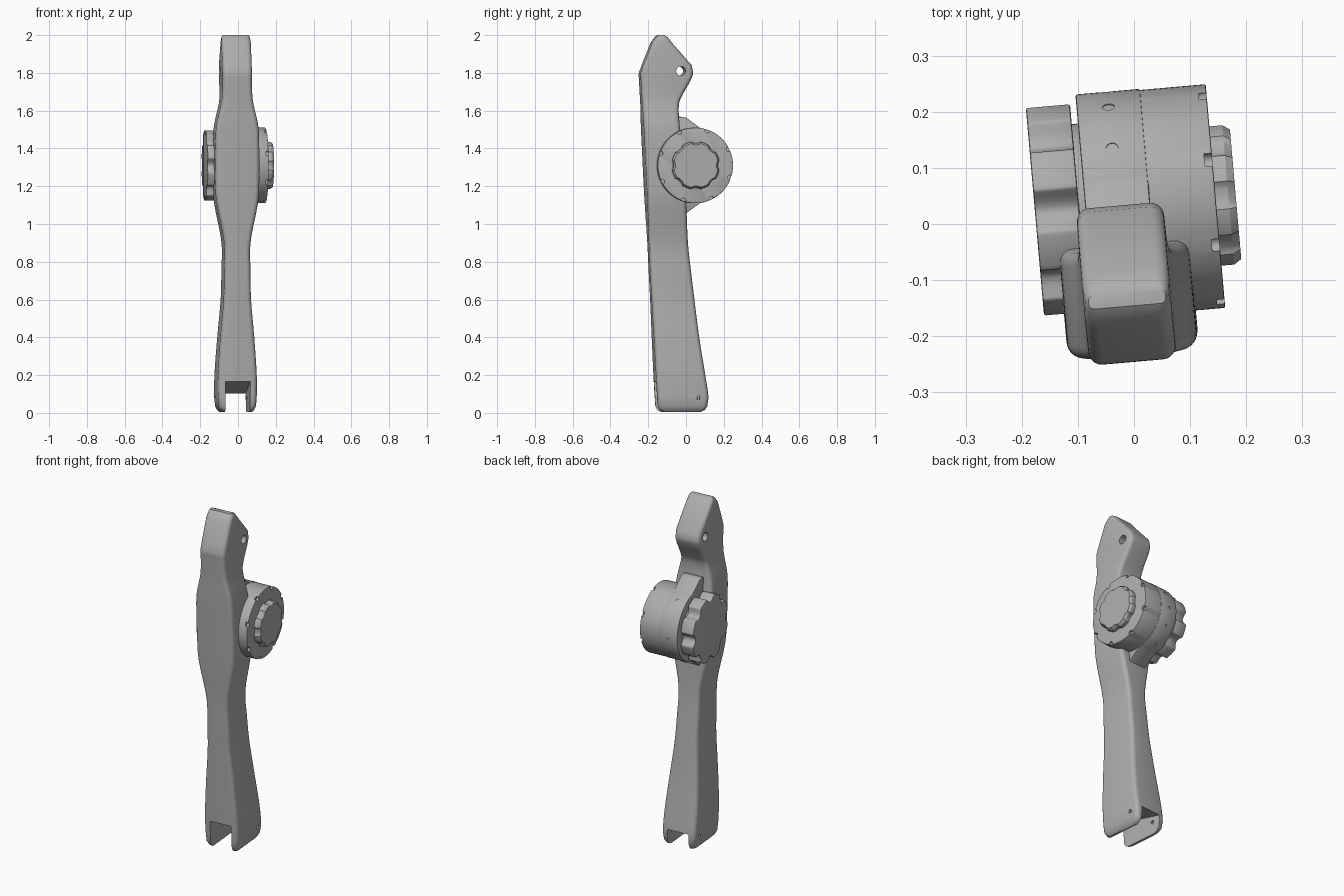
import bpy, bmesh, math
from math import sin, cos, pi, radians
from mathutils import Vector, Matrix

if "Cube" in bpy.data.objects:
    bpy.data.objects.remove(bpy.data.objects["Cube"])

grey = bpy.data.materials.new("plain grey")
grey.use_nodes = True
COLOUR = (0.42, 0.42, 0.42, 1)
grey.diffuse_color = COLOUR
grey.node_tree.nodes["Principled BSDF"].inputs["Base Color"].default_value = COLOUR

TURN = radians(5)          # whole model is yawed slightly
AXIS_Y, AXIS_Z = 0.037, 1.31   # drum axis, running along x


def finish(name, bm):
    bmesh.ops.recalc_face_normals(bm, faces=bm.faces)
    mesh = bpy.data.meshes.new(name)
    bm.to_mesh(mesh)
    bm.free()
    obj = bpy.data.objects.new(name, mesh)
    bpy.context.collection.objects.link(obj)
    mesh.materials.append(grey)
    return obj


def loft(name, rings):
    bm = bmesh.new()
    loops = [[bm.verts.new(p) for p in ring] for ring in rings]
    for a, b in zip(loops, loops[1:]):
        for i in range(len(a)):
            j = (i + 1) % len(a)
            bm.faces.new((a[i], a[j], b[j], b[i]))
    bm.faces.new(loops[0])
    bm.faces.new(loops[-1])
    return finish(name, bm)


def prism(name, outline, x0, x1):
    return loft(name, [[(x, y, z) for y, z in outline] for x in (x0, x1)])


def round_outline(radius, y=AXIS_Y, z=AXIS_Z, steps=96):
    r = radius if callable(radius) else (lambda a: radius)
    angles = [2 * pi * i / steps for i in range(steps)]
    return [(y + r(a) * cos(a), z + r(a) * sin(a)) for a in angles]


def activate(obj):
    bpy.ops.object.select_all(action='DESELECT')
    obj.select_set(True)
    bpy.context.view_layer.objects.active = obj


def bevel(obj, width):
    mod = obj.modifiers.new("soft edge", 'BEVEL')
    mod.width, mod.segments, mod.angle_limit = width, 2, radians(50)
    activate(obj)
    bpy.ops.object.modifier_apply(modifier=mod.name)


def cut(obj, cutter):
    cutter.hide_render = True
    mod = obj.modifiers.new("cut", 'BOOLEAN')
    mod.operation, mod.object, mod.solver = 'DIFFERENCE', cutter, 'EXACT'
    activate(obj)
    bpy.ops.object.modifier_apply(modifier=mod.name)
    bpy.data.objects.remove(cutter)


# Handle: rounded-rectangle sections (height, front, back, half width)
SECTIONS = [
    (0.005, -.13, .075, .08), (.015, -.145, .095, .09), (.035, -.155, .108, .099),
    (.08, -.158, .114, .103), (.2, -.165, .097, .103), (.4, -.175, .066, .09),
    (.6, -.185, .042, .073), (.75, -.193, .024, .07), (.9, -.2, .008, .07),
    (1.1, -.21, -.004, .108), (1.18, -.214, -.01, .116), (1.45, -.227, -.03, .116),
    (1.53, -.231, -.04, .11), (1.64, -.236, -.04, .085), (1.7, -.24, -.012, .079),
    (1.76, -.243, .022, .078), (1.8, -.244, .035, .078), (1.84, -.23, .028, .078),
    (1.96, -.182, -.078, .078), (1.99, -.16, -.1, .075), (2, -.145, -.12, .069)]


def smooth_sections(rows, steps=4):
    # Catmull-Rom through the middle of the handle, ends kept as given
    out = []
    for i in range(len(rows) - 1):
        if 3 <= i <= 15:
            p = [Vector(rows[k]) for k in range(i - 1, i + 3)]
            d = [q[0] for q in p]
            m1 = (p[2] - p[0]) / (d[2] - d[0]) * (d[2] - d[1])
            m2 = (p[3] - p[1]) / (d[3] - d[1]) * (d[2] - d[1])
            for s in range(steps):
                t = s / steps
                out.append((2*t**3 - 3*t**2 + 1) * p[1] + (t**3 - 2*t**2 + t) * m1
                           + (3*t**2 - 2*t**3) * p[2] + (t**3 - t**2) * m2)
        else:
            out.append(Vector(rows[i]))
    return out + [Vector(rows[-1])]


def section_ring(z, front, back, half):
    middle = -0.015 - 0.0045 * z
    r = min(0.024, (back - front) / 2.5)
    ring = []
    for k, (sx, y) in enumerate(((1, back - r), (-1, back - r), (-1, front + r), (1, front + r))):
        for s in range(6):
            a = (k + s / 5) * pi / 2
            ring.append((middle + sx * (half - r) + r * cos(a), y + r * sin(a), z))
    return ring


handle = loft("handle", [section_ring(*s) for s in smooth_sections(SECTIONS)])

# Fork slot with a sloping roof, and the cross holes
cut(handle, prism("slot_cutter", [(-.3, -.1), (.3, -.1), (.3, .06), (-.3, .196)], -.08, .051))
for label, y, z, r in (("upper", -.032, 1.81, .025), ("lower", .058, .08, .01)):
    cut(handle, prism(label + "_hole_cutter", round_outline(r, y, z, 24), -.3, .3))

# Drum with small notches around its outer rim
drum = prism("drum", round_outline(0.2), -.08, .149)
bevel(drum, 0.003)
for i in range(8):
    a = (i + 0.5) * pi / 4 + 0.06
    cy, cz = AXIS_Y + .196 * cos(a), AXIS_Z + .196 * sin(a)
    cut(drum, prism("notch_cutter", round_outline(.013, cy, cz, 12), .135, .2))

# Collar: drum-sized band with lugs that run into the handle
LUG = 1.0
arc = [radians(-80 + 160 * i / 40) for i in range(41)]
collar_outline = [(AXIS_Y + .202 * cos(a), AXIS_Z + .202 * sin(a)) for a in arc]
collar_outline += [(.0, 1.562), (-.03, 1.568), (-.08, 1.55), (-.08, 1.07), (-.03, 1.05), (.0, 1.058)]
collar = prism("collar", collar_outline, -.084, .032)
bevel(collar, 0.004)

# Small radial holes around the collar
for i in range(5):
    a = radians(60 - 30 * i)
    bm = bmesh.new()
    spot = Vector((-.027, AXIS_Y + .2 * cos(a), AXIS_Z + .2 * sin(a)))
    turn = Vector((0, cos(a), sin(a))).to_track_quat('Z', 'Y').to_matrix().to_4x4()
    bmesh.ops.create_cone(bm, cap_ends=True, segments=16, radius1=.011, radius2=.011,
                          depth=.06, matrix=Matrix.Translation(spot) @ turn)
    cut(collar, finish("pin_hole_cutter", bm))

# Scalloped hand knob on the right
knob = prism("knob", round_outline(lambda a: .19 - .03 * max(0, cos(8 * a)) ** .8, steps=128), -.174, -.095)
bevel(knob, 0.004)
prism("knob_neck", round_outline(0.15), -.1, -.07)

# Lobed end cap on the left, with a tapered outer edge
def cap_ring(x, size):
    lobe = round_outline(lambda a: size - .009 * max(0, cos(8 * a)) ** .5, steps=128)
    return [(x, y, z) for y, z in lobe]

loft("end_cap", [cap_ring(.14, .127), cap_ring(.172, .127), cap_ring(.185, .118)])

# Final turn and shading
for obj in list(bpy.context.scene.objects):
    if obj.type == 'MESH' and obj.data.materials and obj.data.materials[0] == grey:
        obj.rotation_euler.z = TURN
        activate(obj)
        bpy.ops.object.shade_smooth_by_angle(angle=radians(32))
